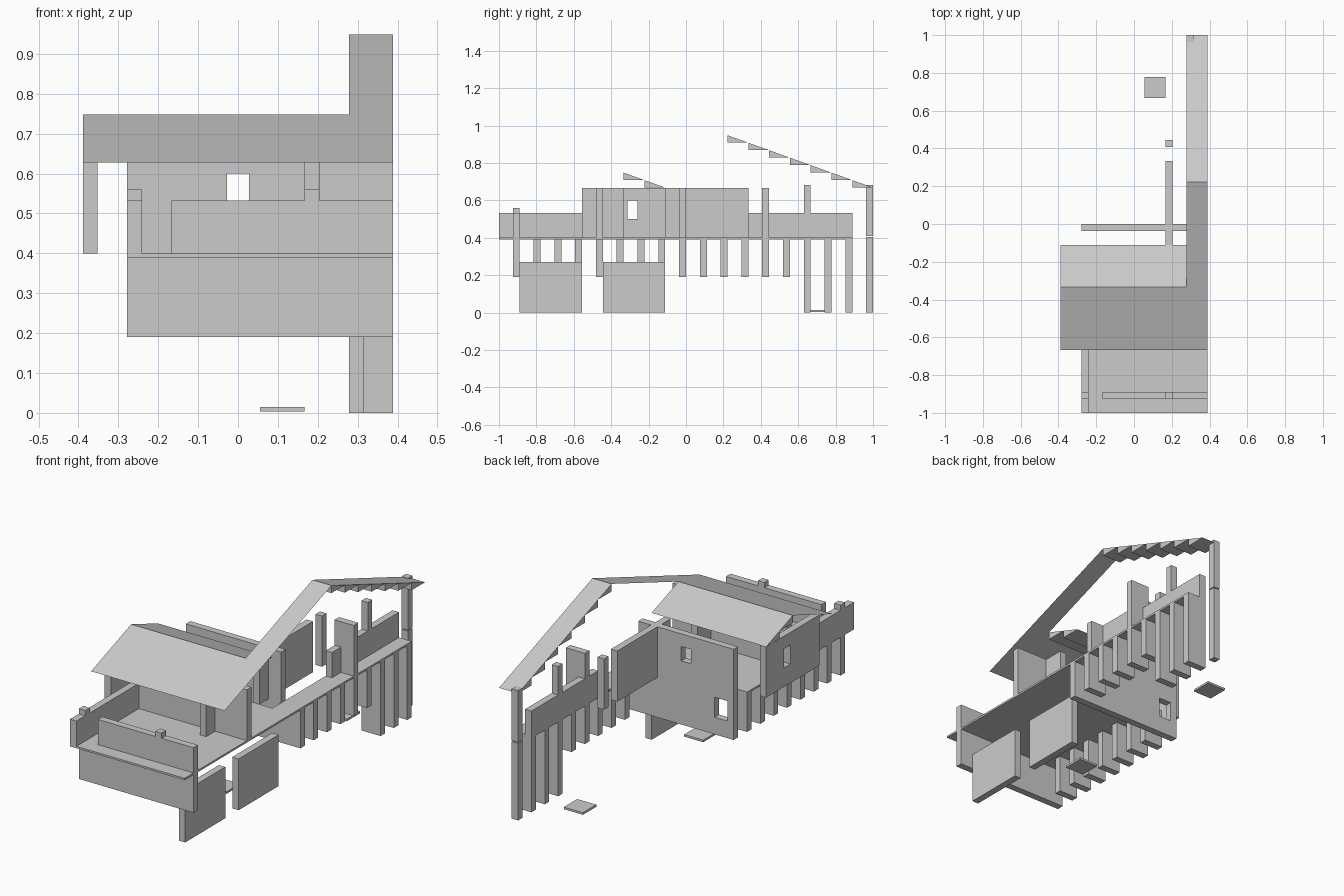
import bpy

if "Cube" in bpy.data.objects:
    bpy.data.objects.remove(bpy.data.objects["Cube"])

U = 1 / 9      # one building module
T = U / 3      # wall thickness


def mesh(name, verts, faces):
    me = bpy.data.meshes.new(name)
    me.from_pydata(verts, [], faces)
    ob = bpy.data.objects.new(name, me)
    bpy.context.collection.objects.link(ob)
    return ob


def box(name, x0, x1, y0, y1, z0, z1):
    v = [(x, y, z) for x in (x0, x1) for y in (y0, y1) for z in (z0, z1)]
    f = [(0, 1, 3, 2), (4, 6, 7, 5), (0, 4, 5, 1), (2, 3, 7, 6), (0, 2, 6, 4), (1, 5, 7, 3)]
    return mesh(name, v, f)


def sheet(name, x0, x1, ya, za, yb, zb):
    return mesh(name, [(x0, ya, za), (x1, ya, za), (x1, yb, zb), (x0, yb, zb)], [(0, 1, 2, 3)])


def wedge(name, x0, x1, ya, za, yb, zb):
    p = [(ya, za), (ya, zb), (yb, zb)]
    v = [(x, y, z) for x in (x0, x1) for y, z in p]
    return mesh(name, v, [(0, 1, 2), (3, 5, 4), (0, 3, 4, 1), (1, 4, 5, 2), (2, 5, 3, 0)])


def pierced_wall(name, axis, a0, a1, b0, b1, z0, z1, hole):
    # wall running along x or y with one rectangular opening
    h0, h1, hz0, hz1 = hole
    us, zs = [a0, h0, h1, a1], [z0, hz0, hz1, z1]
    verts, faces, idx = [], [], {}

    def vid(i, j, k):
        if (i, j, k) not in idx:
            idx[i, j, k] = len(verts)
            u, b = us[i], (b0, b1)[k]
            verts.append((u, b, zs[j]) if axis == 'x' else (b, u, zs[j]))
        return idx[i, j, k]

    solid = {(i, j) for i in range(3) for j in range(3)} - {(1, 1)}
    for i, j in solid:
        c = [(i, j), (i + 1, j), (i + 1, j + 1), (i, j + 1)]
        faces.append([vid(*p, 0) for p in c])
        faces.append([vid(*p, 1) for p in reversed(c)])
        for n, d in enumerate([(0, -1), (1, 0), (0, 1), (-1, 0)]):
            if (i + d[0], j + d[1]) not in solid:
                p, q = c[n], c[(n + 1) % 4]
                faces.append([vid(*q, 0), vid(*p, 0), vid(*p, 1), vid(*q, 1)])
    return mesh(name, verts, faces)


XL, XR, XI = -2.5 * U, 3.5 * U, 2.5 * U   # deck left, deck right, walkway inner edge
LOW, F0, F1, RAIL, TOP = 0.19, 0.39, 0.40, 0.533, 0.667

# Decks
box("main_deck", XL, XR, -1, -U, F0, F1)
box("walkway_deck", XI, XR, -U, 8 * U, F0, F1)

# Foundation: front skirt, rear skirt, left piers, walkway piers
box("front_skirt", XL, XR, -0.926, -0.889, LOW, F0)
pierced_wall("rear_skirt", 'x', XL, XR, -T, 0, LOW, F1, (XL + T, -1.5 * U, 0.28, 0.385))
for i in range(1, 8):
    y = -8 * U + i * U
    box("left_pier", XL, -1.5 * U, y - T, y, LOW, F0)
for i in range(1, 9):
    box("walkway_pier", XI, XR, i * U - T, i * U, 0 if i >= 6 else LOW, F0)
box("end_pier", XI, XI + T, 1 - T, 1, 0, 0.405)
for y in (-8 * U, -4 * U):
    box("ground_wall", XI, XI + T, y, y + 3 * U, 0, 0.27)
for y in (6 * U, -3 * U):
    box("ground_plate", 0.5 * U, 1.5 * U, y, y + U, 0.004, 0.015)

# Railings and their posts
box("front_railing", -1.5 * U, XR, -0.926, -0.889, F1, RAIL)
box("left_railing", XL, XL + T, -1, -0.481, F1, RAIL)
box("walkway_railing", XI, XI + T, 3 * U, 8 * U, F1, RAIL)
for x in (XL, 1.5 * U):
    box("railing_post", x, x + T, -0.926, -0.889, F1, 0.56)

# House walls
win = 0.25 * U
pierced_wall("front_wall", 'x', XL, XR, -0.481, -0.444, F1, TOP, (-win, win, 0.525, 0.60))
pierced_wall("back_wall", 'x', XL, XI, -T, 0, F1, TOP, (-win, win, 0.525, 0.60))
pierced_wall("left_wall", 'y', -5 * U, -U, -XR, -XR + T, F1, TOP,
             (-3 * U + 0.02, -3 * U + 0.075, 0.50, 0.60))
box("inner_wall_front", 1.5 * U, 1.5 * U + T, -5 * U, -3 * U, F1, TOP)
box("inner_wall_back", 1.5 * U, 1.5 * U + T, -U, 3 * U, F1, TOP)

# Walkway gate panel and posts
box("gate_panel", XI, XR, 4 * U - T, 4 * U, F1, TOP)
box("yard_post", 1.5 * U, 1.5 * U + T, 4 * U - T, 4 * U, F1, TOP)
for y in (6 * U, 9 * U):
    box("roof_post", XI, XI + T, y - T, y, 0.41, 0.683)

# Roofs: thin front slopes, back slopes carried on stepped wedges
S = 0.04
sheet("house_roof_front", -XR, XI, -6 * U, 0.628, -3 * U, 0.748)
sheet("walkway_roof_front", XI, XR, -6 * U, 0.628, 2 * U, 0.948)
for name, x0, x1, ys, zs, n in (("house_roof_back", -XR, XI, -3, 0.748, 2),
                                ("walkway_roof_back", XI, XR, 2, 0.948, 7)):
    for i in range(n):
        wedge(name, x0, x1, (ys + i) * U, zs - i * S, (ys + i + 1) * U, zs - (i + 1) * S)
